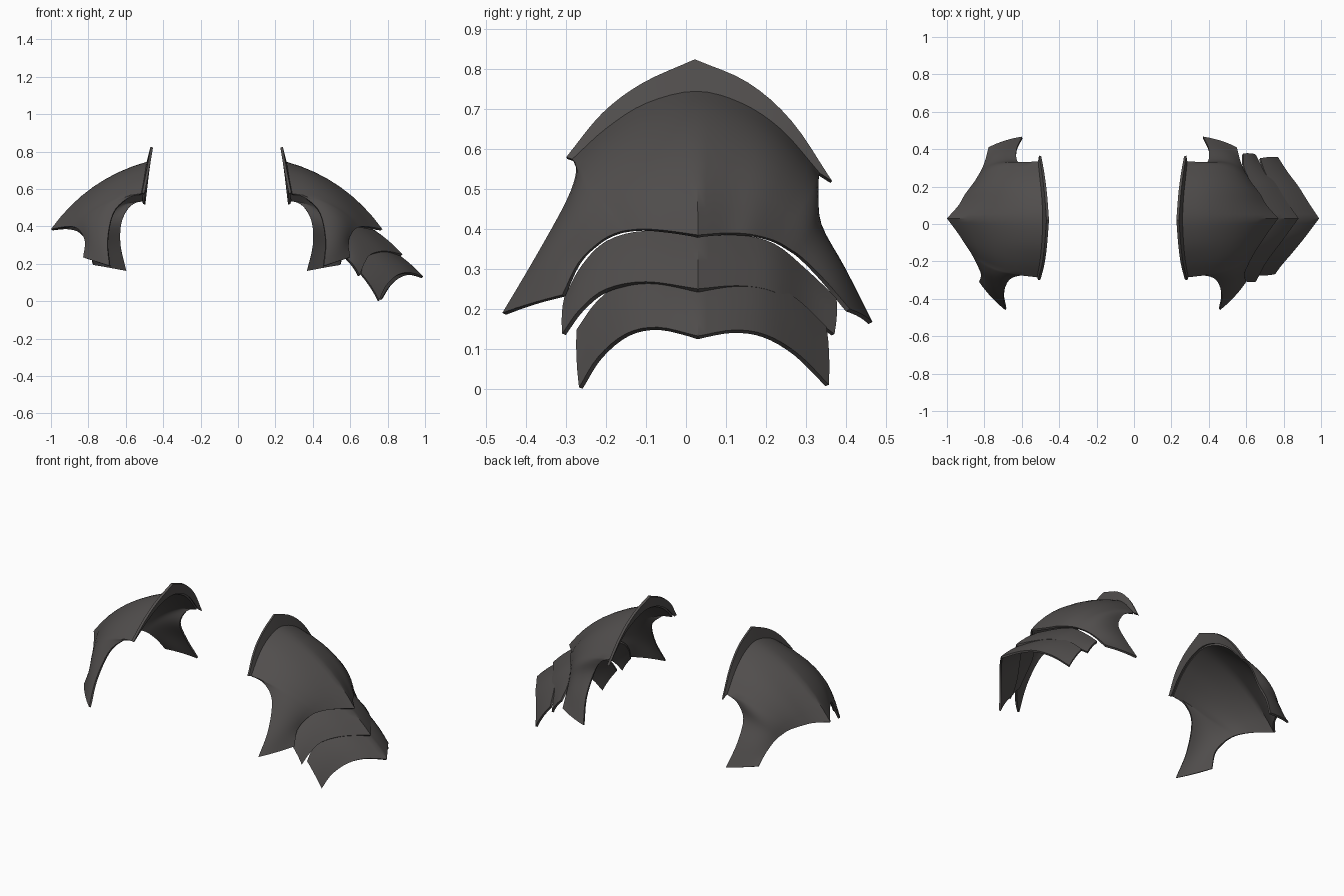
import bpy, bmesh
from mathutils import Vector

if "Cube" in bpy.data.objects:
    bpy.data.objects.remove(bpy.data.objects["Cube"])

metal = bpy.data.materials.new("dark_iron")
metal.diffuse_color = (0.082, 0.076, 0.074, 1)
metal.use_nodes = True
metal.node_tree.nodes["Principled BSDF"].inputs["Base Color"].default_value = metal.diffuse_color


def spline(pts, n, kinks=()):
    """Catmull-Rom through pts, n steps per span, with sharp corners at kinks."""
    p = [Vector(q) for q in pts]
    out = []
    for i in range(len(p) - 1):
        b, c = p[i], p[i + 1]
        a = p[i - 1] if i > 0 and i not in kinks else b * 2 - c
        d = p[i + 2] if i + 2 < len(p) and i + 1 not in kinks else c * 2 - b
        for k in range(n):
            t = k / n
            out.append(0.5 * (2 * b + (c - a) * t + (2 * a - 5 * b + 4 * c - d) * t * t
                              + (3 * b - a - 3 * c + d) * t ** 3))
    return out + [p[-1]]


def plate(name, inner, outer, bows, thick, steps=8, n=4, mirror=False, kin=(), kout=()):
    """Curved sheet between two edge curves, bowed outwards, with thickness."""
    A, B = spline(inner, n, kin), spline(outer, n, kout)
    W = spline(bows, n)
    bm = bmesh.new()
    grid = []
    for a, b, w in zip(A, B, W):
        row = []
        for k in range(steps + 1):
            t = k / steps
            q = a.lerp(b, t) + w * (4 * t * (1 - t))
            if mirror:
                q.x = -q.x - 0.228
            row.append(bm.verts.new(q))
        grid.append(row)
    for r, s in zip(grid, grid[1:]):
        for k in range(steps):
            f = [r[k], r[k + 1], s[k + 1], s[k]]
            bm.faces.new(f[::-1] if mirror else f)
    bm.normal_update()
    me = bpy.data.meshes.new(name)
    bm.to_mesh(me)
    bm.free()
    me.materials.append(metal)
    ob = bpy.data.objects.new(name, me)
    bpy.context.collection.objects.link(ob)
    mod = ob.modifiers.new("thickness", "SOLIDIFY")
    mod.thickness, mod.offset = thick, -1
    bpy.context.view_layer.objects.active = ob
    ob.select_set(True)
    bpy.ops.object.modifier_apply(modifier="thickness")
    bpy.ops.object.shade_smooth_by_angle(angle=0.6)
    ob.select_set(False)


# shoulder shell: edge next to the neck, front tip to back tip
shell_in = [(.46, -.46, .19), (.47, -.38, .325), (.44, -.30, .47), (.37, -.275, .545),
            (.29, -.285, .575), (.275, -.2, .652), (.265, -.1, .715), (.26, .025, .745),
            (.265, .14, .715), (.275, .24, .648), (.285, .335, .54), (.35, .33, .505),
            (.395, .335, .42), (.40, .40, .30), (.37, .467, .167)]
# outer edge, pointed in the middle
shell_out = [(.60, -.31, .235), (.59, -.27, .315), (.61, -.22, .365), (.63, -.18, .388),
             (.65, -.145, .397), (.68, -.1, .4), (.72, -.04, .395), (.772, .03, .385),
             (.71, .1, .39), (.675, .16, .387), (.63, .22, .372), (.605, .26, .35),
             (.585, .295, .325), (.565, .35, .27), (.55, .41, .2)]
# outward bulge for each row
shell_bow = []
for i in range(15):
    s = (i - 7) / 7
    c = 1 - abs(s)
    d = Vector((.55, .9 * s, .8 * c + .05)).normalized()
    shell_bow.append(d * (.008 + .047 * min(1, 1.6 * c)))

# raised collar rim
rim_top = [(.285, -.3, .58), (.263, -.21, .69), (.25, -.11, .765), (.24, .022, .825),
           (.25, .155, .767), (.263, .265, .67), (.28, .366, .52)]
zero = [(0, 0, 0)] * 7

for side, flip in (("right", False), ("left", True)):
    plate(side + "_shoulder_shell", shell_in, shell_out, shell_bow, .012,
          mirror=flip, kin=(4, 10), kout=(7,))
    plate(side + "_collar_rim", rim_top, shell_in[4:11], zero, .014,
          steps=2, mirror=flip, kin=(3,))


# overlapping arm plates, right side only
def arm_plate(name, outer, ridge_shift, end_shift):
    inner, bow = [], []
    for i, q in enumerate(outer):
        e = abs(i - 4) / 4
        sh = Vector(ridge_shift).lerp(Vector(end_shift), e * e)
        inner.append(Vector(q) + sh)
        bow.append(Vector((.7, (i - 4) / 4 * .6, .7)) * .006)
    plate(name, inner, outer, bow, .012, steps=4, kin=(4,), kout=(4,))


upper = [(.65, -.31, .138), (.675, -.265, .2), (.71, -.2, .25), (.785, -.1, .268),
         (.88, .03, .25), (.81, .13, .258), (.755, .22, .243), (.69, .3, .19),
         (.65, .372, .137)]
lower = [(.755, -.268, .003), (.79, -.22, .08), (.85, -.15, .138), (.915, -.07, .154),
         (.99, .03, .132), (.93, .12, .147), (.88, .2, .135), (.82, .28, .088),
         (.77, .358, .01)]
arm_plate("upper_arm_plate", upper, (-.15, 0, .13), (-.065, .005, .09))
arm_plate("lower_arm_plate", lower, (-.15, 0, .13), (-.095, -.006, .145))
